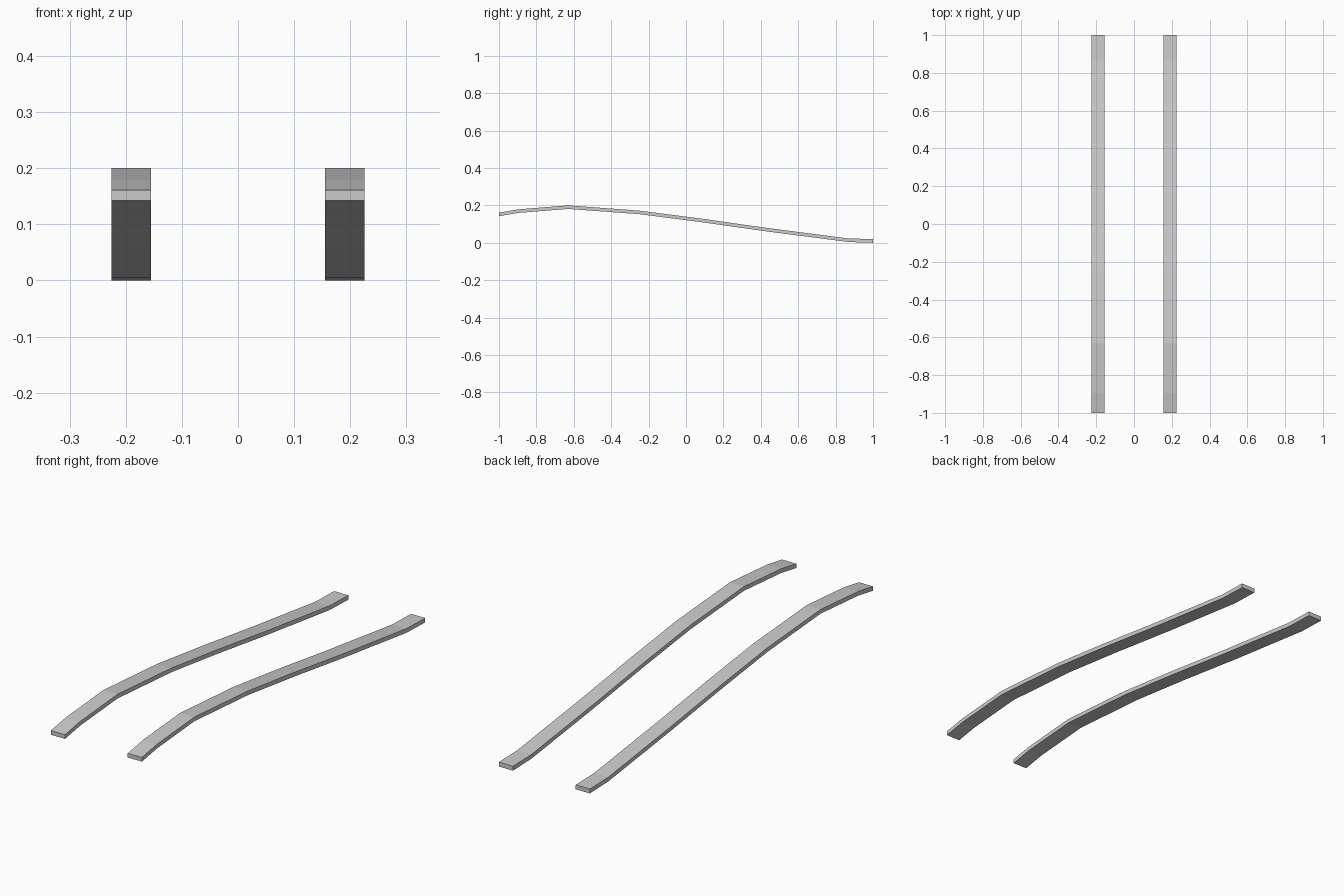
import bpy, bmesh

if "Cube" in bpy.data.objects:
    bpy.data.objects.remove(bpy.data.objects["Cube"])

# Side profile of a rail: (y, top z, bottom z)
PROFILE = [(-1.0, 0.161, 0.142), (-0.895, 0.179, 0.160), (-0.63, 0.200, 0.181),
           (-0.25, 0.172, 0.153), (0.07, 0.131, 0.112), (0.43, 0.080, 0.061),
           (0.87, 0.023, 0.004), (1.0, 0.020, 0.0)]
WIDTH = 0.07
CENTRE = 0.19


def make_rail(name, x):
    # Stack cross-sections along y and bridge them with quads
    bm = bmesh.new()
    rings = []
    for y, top, bot in PROFILE:
        corners = [(-1, bot), (1, bot), (1, top), (-1, top)]
        rings.append([bm.verts.new((x + s * WIDTH / 2, y, z)) for s, z in corners])
    for a, b in zip(rings, rings[1:]):
        for i in range(4):
            j = (i + 1) % 4
            bm.faces.new((a[i], a[j], b[j], b[i]))
    bm.faces.new(rings[0])
    bm.faces.new(rings[-1])
    bmesh.ops.recalc_face_normals(bm, faces=bm.faces)
    mesh = bpy.data.meshes.new(name)
    bm.to_mesh(mesh)
    bm.free()
    bpy.context.collection.objects.link(bpy.data.objects.new(name, mesh))


# Pair of matching curved rails
make_rail("left_rail", -CENTRE)
make_rail("right_rail", CENTRE)
